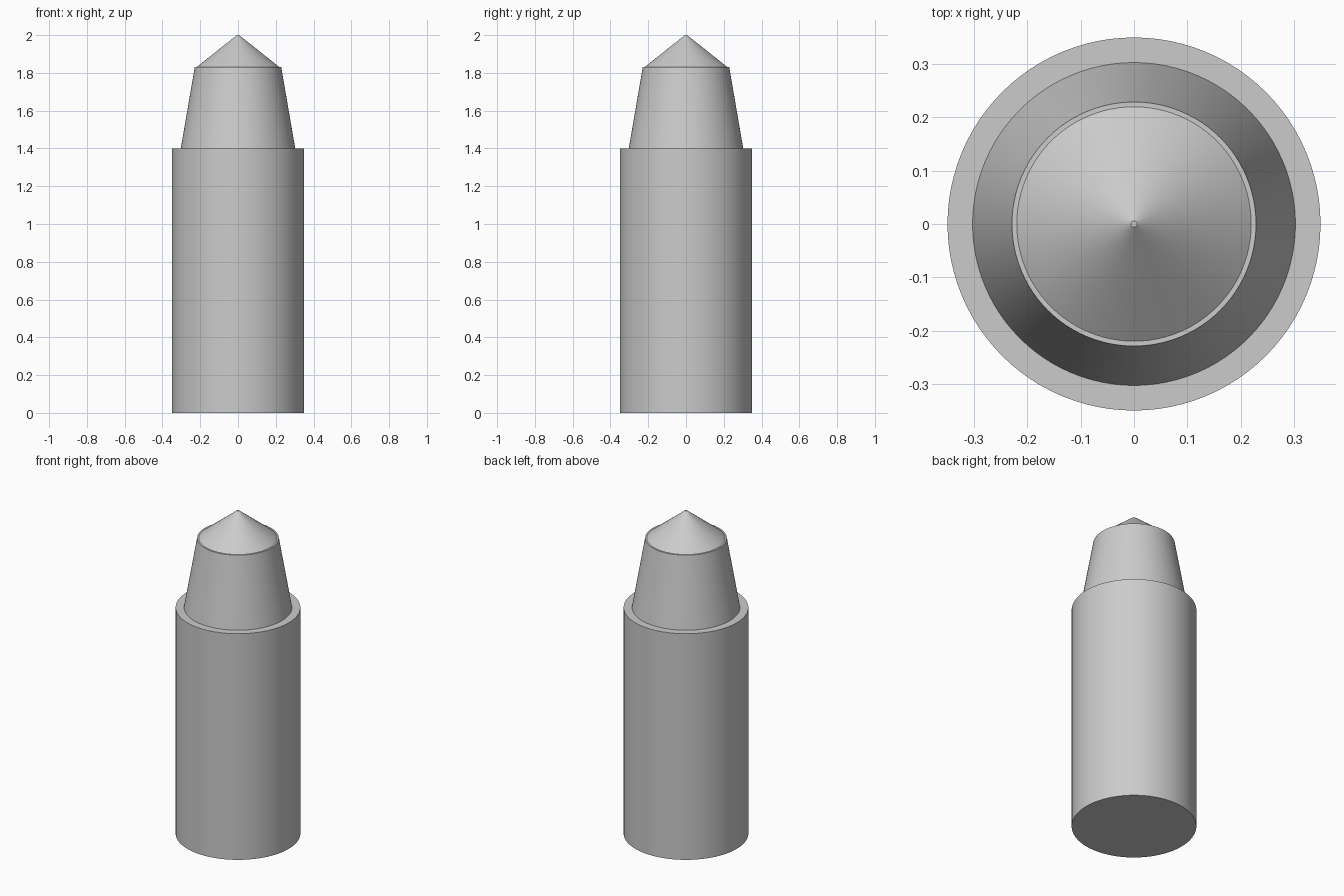
import bpy
import math

if "Cube" in bpy.data.objects:
    bpy.data.objects.remove(bpy.data.objects["Cube"])


def frustum(name, r_low, r_high, z_low, z_high):
    """Closed, smooth-sided round part between two heights."""
    bpy.ops.mesh.primitive_cone_add(
        vertices=96, radius1=r_low, radius2=r_high, depth=z_high - z_low,
        location=(0, 0, (z_low + z_high) / 2))
    part = bpy.context.object
    part.name = name
    bpy.ops.object.shade_smooth_by_angle(angle=math.radians(20))
    return part


# Straight main body
frustum("body", 0.35, 0.35, 0.0, 1.4)

# Tapered neck standing on the body, leaving a flat shoulder
frustum("tapered_neck", 0.303, 0.229, 1.4, 1.83)

# Conical point with a tiny flat at the tip, set just inside the neck rim
frustum("point", 0.22, 0.006, 1.83, 2.0)
